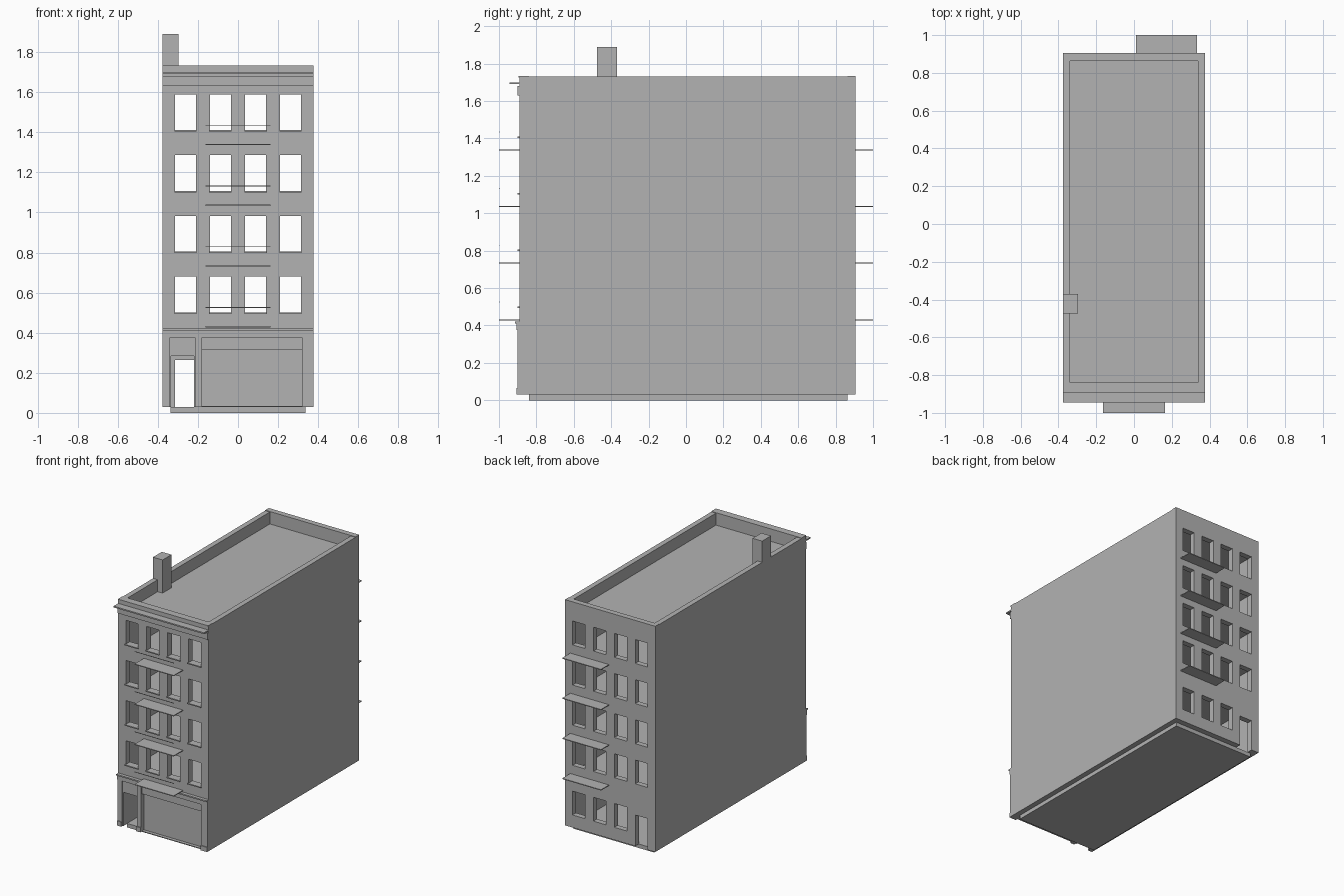
import bpy
import bmesh
from mathutils import Matrix, Vector

default = bpy.data.objects.get("Cube")
if default:
    bpy.data.objects.remove(default, do_unlink=True)

grey = bpy.data.materials.new("plain grey")
grey.use_nodes = True
colour = (0.45, 0.45, 0.45, 1)
grey.diffuse_color = colour
grey.node_tree.nodes["Principled BSDF"].inputs["Base Color"].default_value = colour


def boxes(name, spans):
    """One object from boxes given as (x0, x1, y0, y1, z0, z1)."""
    bm = bmesh.new()
    for x0, x1, y0, y1, z0, z1 in spans:
        centre = Vector((x0 + x1, y0 + y1, z0 + z1)) / 2
        size = Matrix.Diagonal((x1 - x0, y1 - y0, z1 - z0, 1))
        bmesh.ops.create_cube(bm, size=1, matrix=Matrix.Translation(centre) @ size)
    mesh = bpy.data.meshes.new(name)
    bm.to_mesh(mesh)
    bm.free()
    mesh.materials.append(grey)
    obj = bpy.data.objects.new(name, mesh)
    bpy.context.collection.objects.link(obj)
    return obj


def pierce(wall, holes):
    """Cut box-shaped openings through a wall."""
    cutter = boxes("opening_cutter", holes)
    cutter.hide_render = True
    mod = wall.modifiers.new("openings", 'BOOLEAN')
    mod.operation = 'DIFFERENCE'
    mod.solver = 'EXACT'
    mod.object = cutter
    bpy.context.view_layer.objects.active = wall
    bpy.ops.object.modifier_apply(modifier=mod.name)
    bpy.data.objects.remove(cutter, do_unlink=True)


# Overall building dimensions
W, IN = 0.377, 0.338
FRONT, FRONT_IN, BACK_IN, BACK = -0.89, -0.84, 0.863, 0.905
BASE, TOP = 0.03, 1.73
STOREY = 0.303
floors = [0.43 + STOREY * i for i in range(4)]
columns = [-0.262, -0.0875, 0.0875, 0.262]
HALF = 0.052


def windows(y0, y1):
    return [(x - HALF, x + HALF, y0, y1, z + 0.07, z + 0.25)
            for z in floors for x in columns]


# Outer walls
for name, s in (("left_wall", 1), ("right_wall", -1)):
    x0, x1 = sorted((s * IN, s * W))
    boxes(name, [(x0, x1, FRONT_IN, BACK_IN, BASE, TOP)])

front = boxes("front_wall", [(-W, W, FRONT, FRONT_IN, BASE, TOP)])
pierce(front, windows(-0.95, -0.8) + [
    (-0.335, -0.22, -0.95, -0.8, 0, 0.285),
    (-0.18, 0.32, -0.95, -0.865, 0.034, 0.315)])

back = boxes("back_wall", [(-W, W, BACK_IN, BACK, BASE, TOP)])
pierce(back, windows(0.8, 0.95) +
       [(x - HALF, x + HALF, 0.8, 0.95, 0.125, 0.305) for x in columns[1:]] +
       [(columns[0] - HALF, columns[0] + HALF, 0.8, 0.95, 0, 0.265)])

# Parapet end caps, slightly proud of the side walls
boxes("parapet_caps", [(-W, W, -0.895, FRONT_IN, TOP - 0.005, TOP + 0.004),
                       (-W, W, BACK_IN, BACK, TOP, TOP + 0.004)])

# Ground slab, storey floors and roof
boxes("ground_slab", [(-IN, IN, FRONT_IN, BACK_IN, 0, BASE)])
boxes("storey_floors", [(-IN, IN, FRONT_IN, BACK_IN, z - 0.03, z) for z in floors])
boxes("roof", [(-IN, IN, FRONT_IN, BACK_IN, 1.61, 1.64)])
boxes("chimney", [(-W, -0.297, -0.475, -0.37, 1.62, 1.89)])

# Window sills on the front
boxes("window_sills", [(x - 0.056, x + 0.056, -0.9, FRONT, z + 0.064, z + 0.072)
                       for z in floors for x in columns])

# Balconies with a thin front rail
boxes("front_balconies", [(-0.163, 0.163, -1, FRONT, z - 0.003, z + 0.003)
                          for z in floors])
boxes("front_rails", [(-0.163, 0.163, -1, -0.997, z + 0.094, z + 0.098)
                      for z in floors])
boxes("back_balconies", [(0.01, 0.333, BACK, 1, z - 0.003, z + 0.003)
                         for z in floors])

# Cornice
boxes("cornice_band", [(-W, W, -0.9, FRONT, 1.63, 1.68)])
boxes("cornice_ledge", [(-W, W, -0.945, FRONT, 1.69, 1.70)])

# Shopfront pilasters with plinths, fascia and ledge
piers = [(-W, -0.34), (-0.215, -0.18), (0.32, W)]
boxes("shop_pilasters", [(a, b, -0.9, FRONT, BASE, 0.375) for a, b in piers])
boxes("pilaster_plinths", [(a, b, -0.907, FRONT, BASE, 0.065) for a, b in piers])
boxes("shop_fascia", [(-W, W, -0.905, FRONT, 0.375, 0.41)])
boxes("shop_ledge", [(-W, W, -0.915, FRONT, 0.41, 0.42)])
